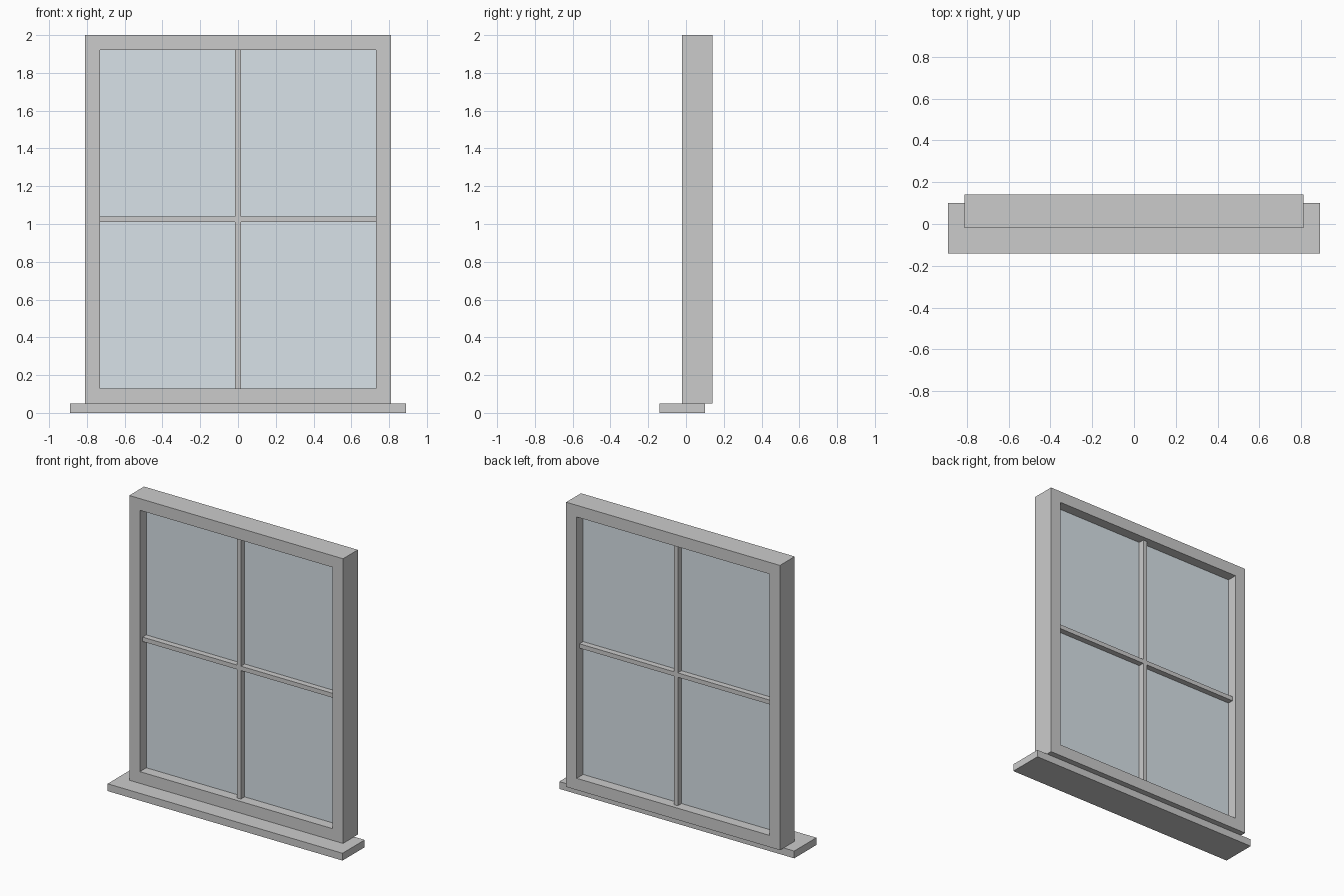
import bpy, bmesh

if "Cube" in bpy.data.objects:
    bpy.data.objects.remove(bpy.data.objects["Cube"])

HALF_W, Z0, Z1 = 0.81, 0.05, 2.0      # outer frame
BORDER, BAR = 0.08, 0.015             # frame border, half bar width
MID_Y = 0.06                          # centre plane of frame and glass
IX, IZ0, IZ1 = HALF_W - BORDER, Z0 + BORDER, Z1 - BORDER
MID_Z = (Z0 + Z1) / 2


def slab(name, faces, y0, y1):
    """Extrude flat x-z polygons from y0 to y1 as one solid."""
    bm = bmesh.new()
    for poly in faces:
        bm.faces.new([bm.verts.new((x, y0, z)) for x, z in poly])
    bmesh.ops.remove_doubles(bm, verts=bm.verts, dist=1e-5)
    ext = bmesh.ops.extrude_face_region(bm, geom=bm.faces[:], use_keep_orig=True)
    moved = [v for v in ext["geom"] if isinstance(v, bmesh.types.BMVert)]
    bmesh.ops.translate(bm, verts=moved, vec=(0, y1 - y0, 0))
    bmesh.ops.recalc_face_normals(bm, faces=bm.faces)
    mesh = bpy.data.meshes.new(name)
    bm.to_mesh(mesh)
    bm.free()
    obj = bpy.data.objects.new(name, mesh)
    bpy.context.collection.objects.link(obj)
    return obj


def rect(x0, x1, z0, z1):
    return [(x0, z0), (x1, z0), (x1, z1), (x0, z1)]


# Sill board
slab("sill", [rect(-0.89, 0.89, 0, Z0)], -0.14, 0.10)

# Mitred frame ring
outer = rect(-HALF_W, HALF_W, Z0, Z1)
inner = rect(-IX, IX, IZ0, IZ1)
ring = [[outer[i], outer[(i + 1) % 4], inner[(i + 1) % 4], inner[i]] for i in range(4)]
slab("window_frame", ring, MID_Y - 0.08, MID_Y + 0.08)

# Cross-shaped glazing bars: centre square plus four arms
b, lo, hi = BAR, MID_Z - BAR, MID_Z + BAR
slab("glazing_bars", [rect(-b, b, lo, hi),
                      rect(-IX, -b, lo, hi), rect(b, IX, lo, hi),
                      rect(-b, b, IZ0, lo), rect(-b, b, hi, IZ1)],
     MID_Y - 0.05, MID_Y + 0.05)

# Glass sheet
glass = slab("glass", [rect(-IX, IX, IZ0, IZ1)], MID_Y - 0.01, MID_Y + 0.01)
mat = bpy.data.materials.new("glass_blue")
mat.diffuse_color = (0.69, 0.76, 0.81, 1)
mat.use_nodes = True
mat.node_tree.nodes["Principled BSDF"].inputs["Base Color"].default_value = mat.diffuse_color
glass.data.materials.append(mat)
